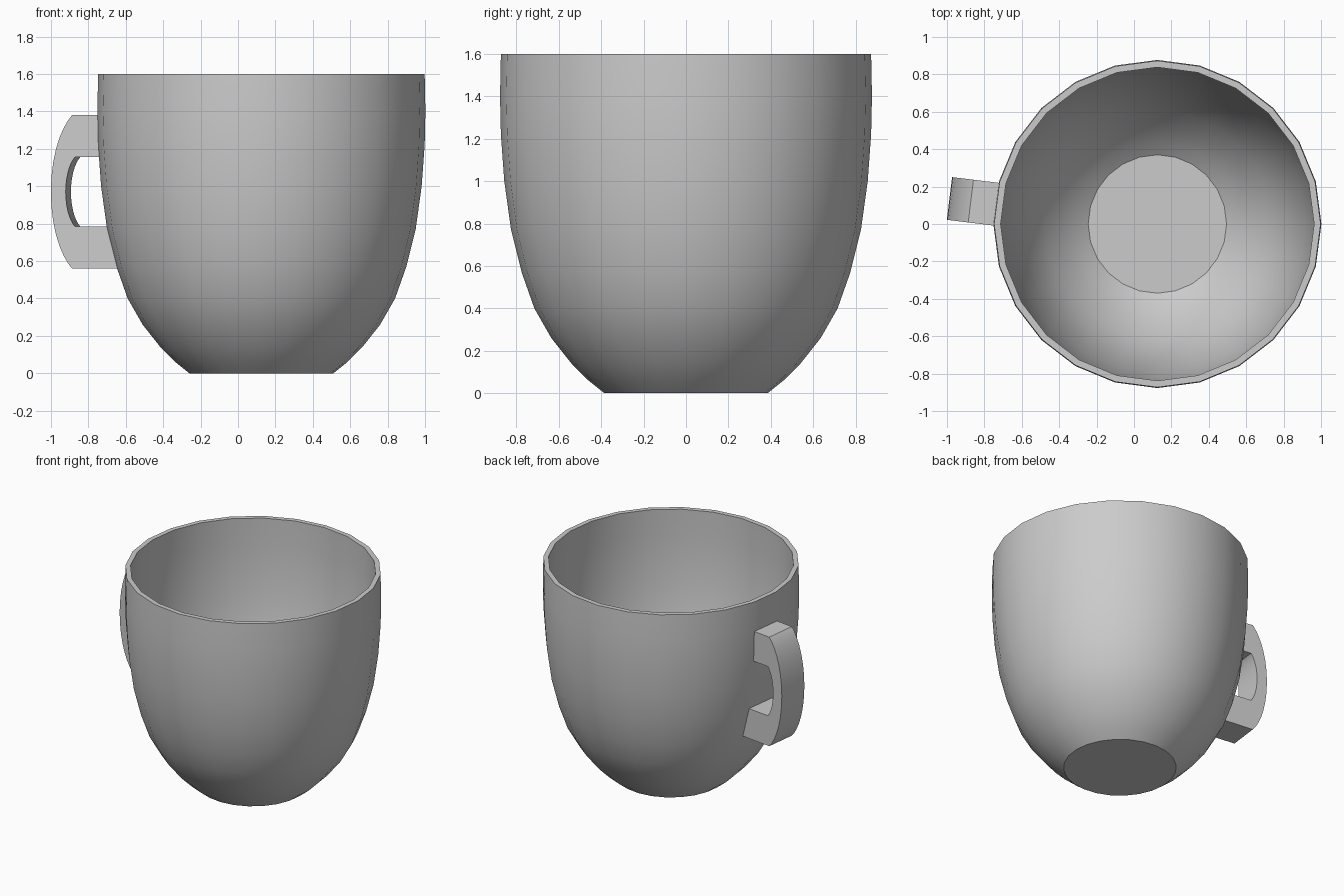
import bpy, bmesh, math
from mathutils import Matrix, Vector

cube = bpy.data.objects.get("Cube")
if cube:
    bpy.data.objects.remove(cube)

CENTRE_X = 0.125
SIDES = 24
WALL = 0.035

grey = bpy.data.materials.new("plain grey")
grey.use_nodes = True
grey.diffuse_color = (0.6, 0.6, 0.6, 1)
grey.node_tree.nodes["Principled BSDF"].inputs["Base Color"].default_value = (0.6, 0.6, 0.6, 1)

# Outer wall of the cup: radius, height
outer = [(0.385, 0), (0.46, 0.06), (0.54, 0.14), (0.635, 0.26), (0.715, 0.40), (0.775, 0.57),
         (0.825, 0.77), (0.857, 1.0), (0.873, 1.22), (0.877, 1.4), (0.873, 1.6)]


def wall_radius(z):
    for (r0, z0), (r1, z1) in zip(outer, outer[1:]):
        if z <= z1:
            return r0 + (r1 - r0) * (z - z0) / (z1 - z0)
    return outer[-1][0]


def finish(name, bm):
    bmesh.ops.recalc_face_normals(bm, faces=bm.faces)
    mesh = bpy.data.meshes.new(name)
    bm.to_mesh(mesh)
    bm.free()
    mesh.materials.append(grey)
    obj = bpy.data.objects.new(name, mesh)
    bpy.context.collection.objects.link(obj)
    bpy.ops.object.select_all(action='DESELECT')
    obj.select_set(True)
    bpy.context.view_layer.objects.active = obj
    bpy.ops.object.shade_smooth_by_angle(angle=math.radians(32))
    return obj


# Inner wall: the outer profile pushed inwards by the wall thickness
inner = []
for i, p in enumerate(outer):
    a, b = outer[max(i - 1, 0)], outer[min(i + 1, len(outer) - 1)]
    along = (Vector(b) - Vector(a)).normalized()
    q = Vector(p) + Vector((-along.y, along.x)) * WALL
    inner.append((q.x, q.y))
inner[0] = (0.37, WALL)
inner[-1] = (outer[-1][0] - WALL, outer[-1][1])

# Cup: rings swept around the axis, closed by the foot and the floor
bm = bmesh.new()
rings = []
for r, z in outer + inner[::-1]:
    turns = [2 * math.pi * k / SIDES for k in range(SIDES)]
    rings.append([bm.verts.new((r * math.cos(t), r * math.sin(t), z)) for t in turns])
for low, high in zip(rings, rings[1:]):
    for k in range(SIDES):
        n = (k + 1) % SIDES
        bm.faces.new((low[k], low[n], high[n], high[k]))
bm.faces.new(rings[0])
bm.faces.new(rings[-1])
cup = finish("cup_body", bm)
cup.location.x = CENTRE_X

# Handle: a C-shaped side outline, given as reach from the cup axis and height
MID_Z, HALF_WIDTH, STEPS = 0.97, 0.115, 16


def bow(reach, depth, half):
    """Bowed edge from top to bottom, an elliptical arc."""
    points = []
    for k in range(STEPS + 1):
        s = math.sin(math.radians(64.3)) * math.sin(math.pi * (0.5 - k / STEPS))
        drop = (1 - math.sqrt(1 - s * s)) / (1 - math.cos(math.radians(64.3)))
        points.append((reach - depth * drop, MID_Z + half * math.sin(math.pi * (0.5 - k / STEPS))))
    return points


bm = bmesh.new()
outside, inside = bow(1.12, 0.115, 0.41), bow(1.04, 0.05, 0.185)
for line in (outside, inside):
    # both ends run into the cup wall
    line.insert(0, (wall_radius(line[0][1]) - 0.022, line[0][1]))
    line.append((wall_radius(line[-1][1]) - 0.022, line[-1][1]))
rows = [[bm.verts.new((-r, t, z)) for r, z in line]
        for t in (-HALF_WIDTH, HALF_WIDTH) for line in (outside, inside)]
near_out, near_in, far_out, far_in = rows
for a, b in ((near_out, near_in), (far_out, far_in), (near_out, far_out), (near_in, far_in)):
    for k in range(len(a) - 1):
        bm.faces.new((a[k], a[k + 1], b[k + 1], b[k]))
for k in (0, -1):
    bm.faces.new((near_out[k], near_in[k], far_in[k], far_out[k]))
bmesh.ops.rotate(bm, verts=bm.verts, cent=(0, 0, 0), matrix=Matrix.Rotation(math.radians(-7), 3, 'Z'))
handle = finish("handle", bm)
handle.location.x = CENTRE_X
